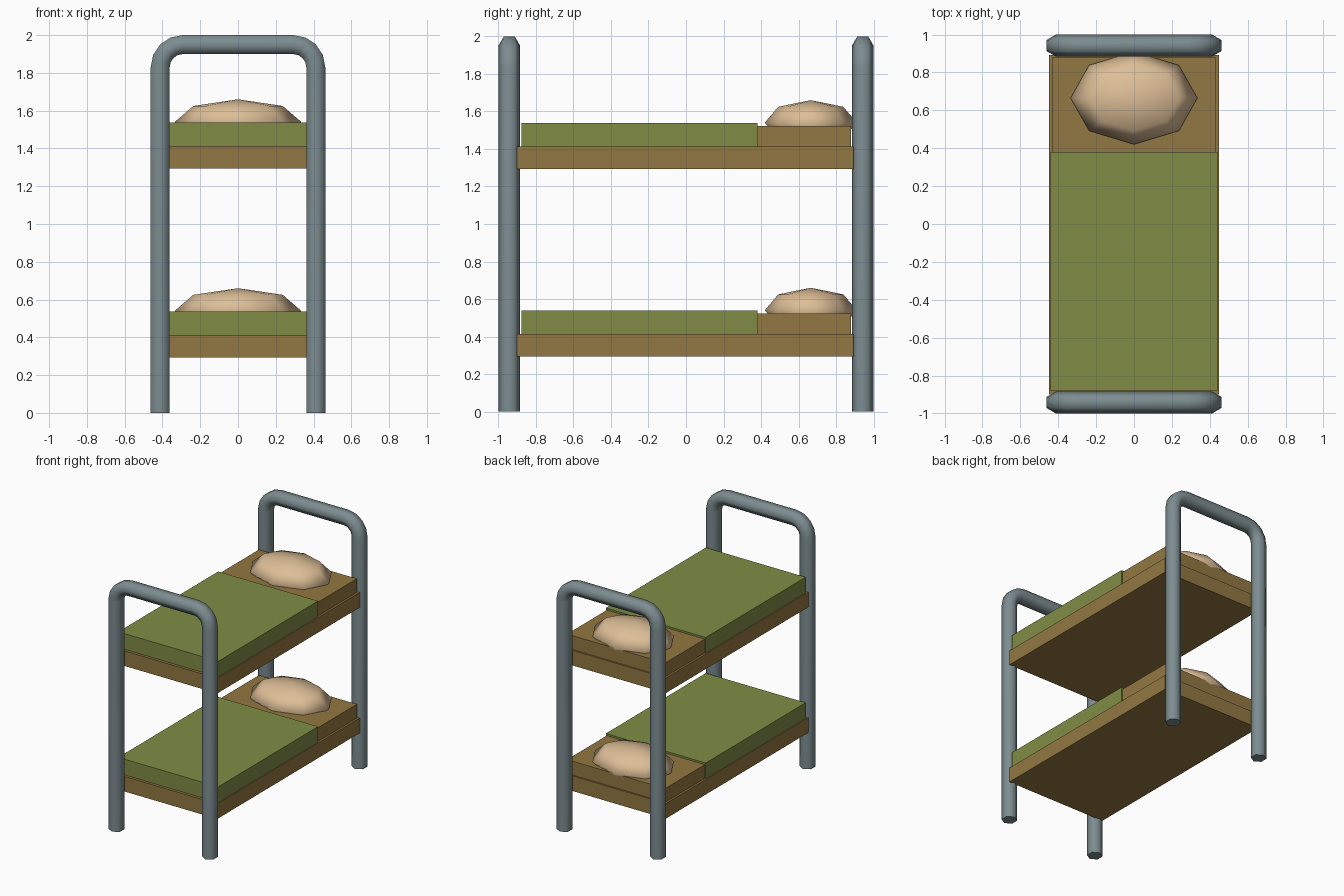
import bpy, bmesh, math
from mathutils import Vector

if "Cube" in bpy.data.objects:
    bpy.data.objects.remove(bpy.data.objects["Cube"])


def material(name, color):
    m = bpy.data.materials.new(name)
    m.diffuse_color = (*color, 1)
    m.use_nodes = True
    m.node_tree.nodes["Principled BSDF"].inputs["Base Color"].default_value = m.diffuse_color
    return m


STEEL = material("grey_steel", (0.205, 0.265, 0.28))
WOOD = material("brown_base", (0.29, 0.185, 0.054))
GREEN = material("green_blanket", (0.215, 0.265, 0.06))
CREAM = material("cream_pillow", (0.73, 0.52, 0.31))


def finish(bm, name, mat, smooth=False):
    bmesh.ops.recalc_face_normals(bm, faces=bm.faces)
    for f in bm.faces:
        f.smooth = smooth and len(f.verts) <= 4
    me = bpy.data.meshes.new(name)
    bm.to_mesh(me)
    bm.free()
    me.materials.append(mat)
    ob = bpy.data.objects.new(name, me)
    bpy.context.collection.objects.link(ob)
    return ob


def box(name, x, y0, y1, z0, z1, mat):
    bm = bmesh.new()
    bmesh.ops.create_cube(bm, size=1)
    for v in bm.verts:
        v.co = (v.co.x * 2 * x, y0 + (v.co.y + 0.5) * (y1 - y0), z0 + (v.co.z + 0.5) * (z1 - z0))
    return finish(bm, name, mat)


# bent six-sided tube: two legs joined by a top rail
def end_frame(name, y):
    X, Z, bend, r, steps = 0.412, 1.95, 0.12, 0.058, 4
    path = [(Vector((-X, y, 0)), math.pi)]
    for cx, start in ((-X + bend, math.pi), (X - bend, math.pi / 2)):
        for i in range(steps + 1):
            a = start - i * math.pi / 2 / steps
            path.append((Vector((cx + bend * math.cos(a), y, Z - bend + bend * math.sin(a))), a))
    path.append((Vector((X, y, 0)), 0))
    bm = bmesh.new()
    rings = []
    for p, a in path:
        out = Vector((math.cos(a), 0, math.sin(a)))
        rings.append([bm.verts.new(p + r * (math.sin(k * math.pi / 3) * out
                      + math.cos(k * math.pi / 3) * Vector((0, 1, 0)))) for k in range(6)])
    for A, B in zip(rings, rings[1:]):
        for k in range(6):
            bm.faces.new((A[k], A[(k + 1) % 6], B[(k + 1) % 6], B[k]))
    bm.faces.new(rings[0])
    bm.faces.new(rings[-1])
    finish(bm, name, STEEL, True)


end_frame("foot_end_frame", -0.942)
end_frame("head_end_frame", 0.942)

# two identical bunks
for label, z in (("lower", 0), ("upper", 1)):
    box(label + "_bed_base", 0.448, -0.9, 0.893, z + 0.293, z + 0.413, WOOD)
    box(label + "_mattress", 0.432, -0.87, 0.88, z + 0.41, z + 0.523, WOOD)
    box(label + "_blanket", 0.44, -0.878, 0.38, z + 0.412, z + 0.538, GREEN)
    # soft low-poly pillow
    bm = bmesh.new()
    bmesh.ops.create_uvsphere(bm, u_segments=8, v_segments=4, radius=1)
    for v in bm.verts:
        v.co = (v.co.x * 0.335, 0.665 + v.co.y * 0.245, z + 0.54 + v.co.z * 0.12)
    finish(bm, label + "_pillow", CREAM, True)
